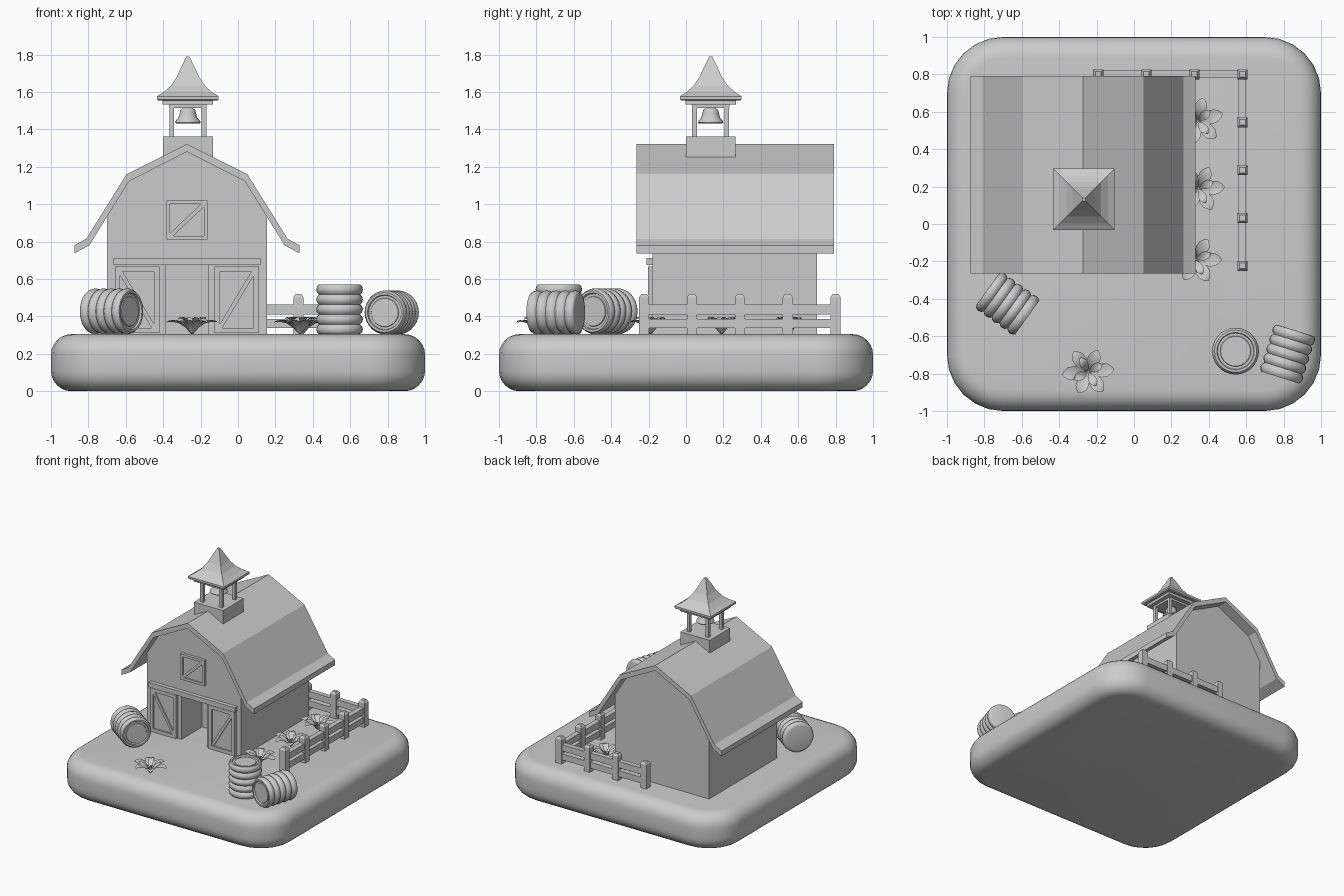
import bpy, bmesh, math
from mathutils import Vector

if "Cube" in bpy.data.objects:
    bpy.data.objects.remove(bpy.data.objects["Cube"])

G = 0.305          # top of the ground slab
CX = -0.273        # barn centre line
FY, BY = -0.18, 0.70


def finish(name, bm, smooth=None):
    bmesh.ops.recalc_face_normals(bm, faces=bm.faces)
    me = bpy.data.meshes.new(name)
    bm.to_mesh(me)
    bm.free()
    ob = bpy.data.objects.new(name, me)
    bpy.context.collection.objects.link(ob)
    if smooth:
        bpy.ops.object.select_all(action='DESELECT')
        ob.select_set(True)
        bpy.context.view_layer.objects.active = ob
        bpy.ops.object.shade_smooth_by_angle(angle=math.radians(smooth))
    return ob


def loft(name, rings, smooth=None):
    """Skin closed rings of points and cap both ends."""
    bm = bmesh.new()
    vr = [[bm.verts.new(p) for p in r] for r in rings]
    n = len(vr[0])
    for a, b in zip(vr, vr[1:]):
        for i in range(n):
            bm.faces.new((a[i], a[(i + 1) % n], b[(i + 1) % n], b[i]))
    bm.faces.new(vr[0])
    bm.faces.new(vr[-1])
    return finish(name, bm, smooth)


def box(name, x0, x1, y0, y1, z0, z1):
    q = [(x0, y0), (x1, y0), (x1, y1), (x0, y1)]
    return loft(name, [[(x, y, z) for x, y in q] for z in (z0, z1)])


def prism(name, pts, y0, y1):
    return loft(name, [[(x, y, z) for x, z in pts] for y in (y0, y1)])


def lathe(name, prof, n=28, smooth=50):
    return loft(name, [[(r * math.cos(2 * math.pi * i / n), r * math.sin(2 * math.pi * i / n), z)
                        for i in range(n)] for r, z in prof], smooth)


def square(h, z, cx, cy):
    return [(cx + sx * h, cy + sy * h, z) for sx, sy in ((-1, -1), (1, -1), (1, 1), (-1, 1))]


# Ground slab: stacked rounded squares with a rolled edge
def rounded(inset, z, r=0.30):
    c = 1 - r
    pts = []
    for k in range(4):
        sx, sy = ((1, 1), (-1, 1), (-1, -1), (1, -1))[k]
        for j in range(7):
            a = math.pi / 2 * (k + j / 6)
            pts.append((sx * c + (r - inset) * math.cos(a), sy * c + (r - inset) * math.sin(a), z))
    return pts


R = 0.11
arc = [(R * (1 - math.sin(t)), R * (1 - math.cos(t))) for t in [math.pi / 2 * i / 6 for i in range(7)]]
loft("ground_slab", [rounded(i, z) for i, z in arc] + [rounded(i, G - z) for i, z in reversed(arc)], 40)

# Barn body with a recessed doorway
half = [(0.427, G - 0.01), (0.427, 0.955), (0.313, 1.125), (0, 1.285)]
body = [(CX + x, z) for x, z in half] + [(CX - x, z) for x, z in half[-2::-1]]
barn = prism("barn_walls", body, FY, BY)
cutter = box("doorway_cutter", CX - 0.115, CX + 0.115, FY - 0.1, FY + 0.27, G, 0.68)
cutter.hide_render = True
cutter.hide_viewport = True
mod = barn.modifiers.new("doorway", 'BOOLEAN')
mod.object = cutter
mod.operation = 'DIFFERENCE'
mod.solver = 'EXACT'

# Gambrel roof sheet with flared eaves
outer = [(0, 1.322), (0.323, 1.16), (0.538, 0.815), (0.602, 0.78)]
inner = [(0.602, 0.737), (0.522, 0.78), (0.31, 1.122), (0, 1.28)]
side = outer + inner[:-1]
roof = ([(CX + x, z) for x, z in side] + [(CX, 1.28)]
        + [(CX - x, z) for x, z in reversed(side[1:])])
prism("barn_roof", roof, -0.265, 0.79)


# Braced panels: backing board, four frame bars and a diagonal
def panel(name, x0, x1, z0, z1, up, w=0.028):
    box(name + "_board", x0, x1, FY - 0.012, FY + 0.005, z0, z1)
    f = FY - 0.024
    for i, b in enumerate([(x0, x0 + w, z0, z1), (x1 - w, x1, z0, z1),
                           (x0 + w, x1 - w, z0, z0 + w), (x0 + w, x1 - w, z1 - w, z1)]):
        box(f"{name}_frame_{i}", b[0], b[1], f, FY, b[2], b[3])
    a, b = Vector((x0 + w, z0 + w)), Vector((x1 - w, z1 - w))
    if not up:
        a.x, b.x = b.x, a.x
    d = (b - a).normalized()
    n = Vector((-d.y, d.x)) * 0.011
    prism(name + "_brace", [a + n, b + n, b - n, a - n], f + 0.003, FY)


panel("left_door", CX - 0.385, CX - 0.148, G + 0.005, 0.668, False)
panel("right_door", CX + 0.148, CX + 0.385, G + 0.005, 0.668, True)
panel("loft_hatch", CX - 0.11, CX + 0.11, 0.81, 1.02, True, 0.02)
box("door_rail", CX - 0.392, CX + 0.392, FY - 0.032, FY, 0.674, 0.713)

# Bell tower
TY = 0.132
box("tower_base", CX + 0.005 - 0.133, CX + 0.005 + 0.133, TY - 0.133, TY + 0.133, 1.25, 1.362)
TX = CX + 0.005
for sx in (-1, 1):
    for sy in (-1, 1):
        px, py = TX + sx * 0.086, TY + sy * 0.086
        box("tower_post", px - 0.013, px + 0.013, py - 0.013, py + 0.013, 1.36, 1.535)
loft("tower_beam", [square(0.1, z, TX, TY) for z in (1.515, 1.535)])
loft("tower_plate", [square(0.135, z, TX, TY) for z in (1.532, 1.556)])
spire = [(0.155, 1.553), (0.165, 1.56), (0.165, 1.577), (0.128, 1.60), (0.092, 1.632),
         (0.06, 1.68), (0.035, 1.735), (0.008, 1.79)]
loft("tower_spire", [square(h, z, TX, TY) for h, z in spire])
bell = lathe("bell", [(0.05, 1.436), (0.062, 1.43), (0.068, 1.437), (0.062, 1.45), (0.05, 1.463),
                      (0.044, 1.485), (0.04, 1.503), (0.028, 1.513), (0.01, 1.516), (0.01, 1.53)], 20)
bell.location = (TX, TY, 0)


# Fence: posts with chamfered tops and two rails per bay
def post(x, y):
    loft("fence_post", [square(h, z, x, y) for h, z in ((0.027, G - 0.01), (0.027, 0.502), (0.015, 0.52))])


FX, FYB = 0.58, 0.80
ys = [FYB - 0.256 * i for i in range(5)]
xs = [FX - 0.257 * i for i in range(1, 4)]
for y in ys:
    post(FX, y)
for x in xs:
    post(x, FYB)
for z0, z1 in ((0.41, 0.463), (0.337, 0.387)):
    box("side_rail", FX - 0.02, FX + 0.02, ys[-1], FYB, z0, z1)
    box("back_rail", xs[-1], FX, FYB - 0.02, FYB + 0.02, z0, z1)


# Ribbed round bales: five rounded ribs, stepped lid on one end
def bale(name, centre, axis, r, length=0.265, ribs=5):
    prof = [(r * 0.8, 0)]
    s = length / ribs
    for k in range(ribs):
        for t in ((0.0, 0.2, 0.5, 0.8) if k else (0.06, 0.2, 0.5, 0.8)):
            prof.append((r * (0.88 + 0.12 * math.sin(math.pi * t) ** 0.7 if t else 0.88), s * (k + t)))
    prof += [(r * 0.9, length), (r * 0.8, length), (r * 0.77, length - 0.012),
             (r * 0.66, length - 0.012), (r * 0.64, length - 0.007)]
    ob = lathe(name, prof, 28, 50)
    d = Vector(axis).normalized()
    ob.rotation_mode = 'QUATERNION'
    ob.rotation_quaternion = d.to_track_quat('Z', 'Y')
    ob.location = Vector(centre) - d * length / 2


bale("standing_bale", (0.543, -0.68, G + 0.1325), (0, 0, 1), 0.125)
bale("left_bale", (-0.677, -0.425, G + 0.122), (0.81, -0.58, 0), 0.123, 0.26)
bale("right_bale", (0.822, -0.695, G + 0.116), (-0.3, -0.95, 0), 0.118, 0.265)


# Leafy plants: rosette of arched pointed leaves
def plant(name, x, y, turn):
    bm = bmesh.new()
    stations = [(0.05, 0.01, 0.0), (0.25, 0.17, 0.035), (0.5, 0.27, 0.058),
                (0.75, 0.25, 0.066), (0.92, 0.13, 0.066), (1.0, 0.03, 0.062)]
    for k in range(10):
        small = k >= 6
        a = turn + (k * math.pi / 3 if not small else k * math.pi / 2 + 0.4)
        ln = 0.085 if small else (0.138, 0.125, 0.132)[k % 3]
        d, n = Vector((math.cos(a), math.sin(a), 0)), Vector((-math.sin(a), math.cos(a), 0))
        rows = []
        for t, w, h in stations:
            c = Vector((x, y, G + h * (1.25 if small else 1))) + d * t * ln
            o = n * w * ln
            rows.append([bm.verts.new(p) for p in (c + o + Vector((0, 0, 0.01 * w * 4)), c,
                                                   c - o + Vector((0, 0, 0.01 * w * 4)))])
        for p, q in zip(rows, rows[1:]):
            for i in range(2):
                bm.faces.new((p[i], p[i + 1], q[i + 1], q[i]))
    return finish(name, bm, 50)


for i, (x, y, t) in enumerate([(-0.245, -0.79, 0.1), (0.345, 0.19, 0.05), (0.34, 0.55, 0.3), (0.33, -0.19, 0.0)]):
    plant(f"plant_{i}", x, y, t)
